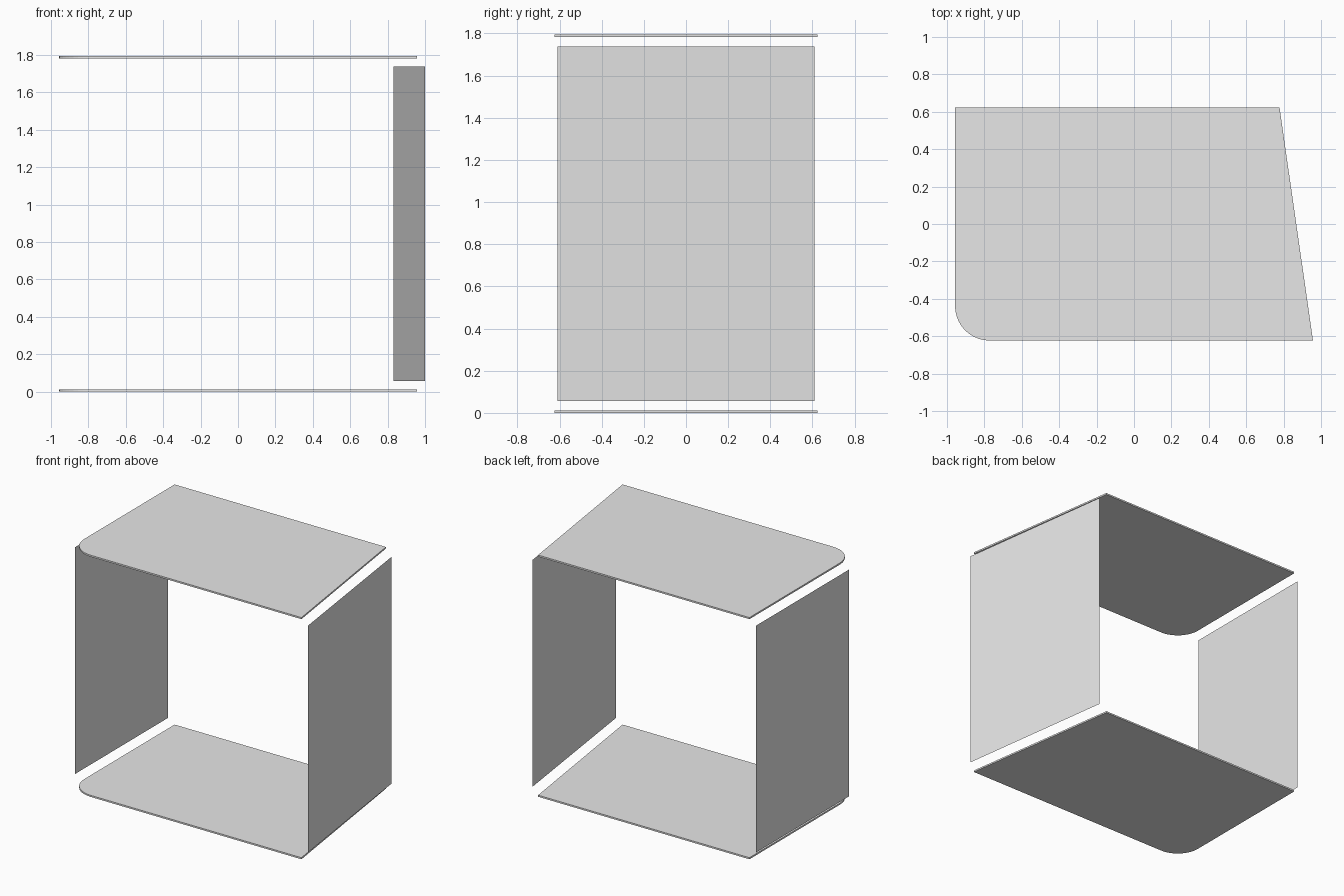
import bpy, bmesh, math

if "Cube" in bpy.data.objects:
    bpy.data.objects.remove(bpy.data.objects["Cube"])

grey = bpy.data.materials.new("light_grey")
grey.diffuse_color = (0.8, 0.8, 0.8, 1)
grey.use_nodes = True
grey.node_tree.nodes["Principled BSDF"].inputs["Base Color"].default_value = grey.diffuse_color


def make_object(name, bm):
    mesh = bpy.data.meshes.new(name)
    bm.to_mesh(mesh)
    bm.free()
    mesh.materials.append(grey)
    obj = bpy.data.objects.new(name, mesh)
    bpy.context.collection.objects.link(obj)
    return obj


# Plate outline: slanted right edge, rounded front left corner
X, Y, R, STEPS = 0.957, 0.623, 0.185, 10
outline = [(X, -Y), (0.778, Y), (-X, Y)]
for i in range(STEPS + 1):
    a = math.pi + i / STEPS * math.pi / 2
    outline.append((-X + R + R * math.cos(a), -Y + R + R * math.sin(a)))


def plate(name, z, thickness=0.012):
    bm = bmesh.new()
    face = bm.faces.new([bm.verts.new((x, y, z)) for x, y in outline])
    ext = bmesh.ops.extrude_face_region(bm, geom=[face])
    top = [v for v in ext["geom"] if isinstance(v, bmesh.types.BMVert)]
    bmesh.ops.translate(bm, verts=top, vec=(0, 0, thickness))
    bmesh.ops.recalc_face_normals(bm, faces=bm.faces)
    make_object(name, bm)


# Thin upright sheet between two floor points
def panel(name, start, end, z0=0.056, z1=1.739):
    bm = bmesh.new()
    corners = [(*start, z0), (*end, z0), (*end, z1), (*start, z1)]
    bm.faces.new([bm.verts.new(c) for c in corners])
    make_object(name, bm)


# Top and bottom plates
plate("bottom_plate", 0.0)
plate("top_plate", 1.782)

# Side panels, facing outwards
panel("right_panel", (1.0, -0.61), (0.832, 0.61))
panel("left_panel", (-1.0, 0.61), (-1.0, -0.483))
